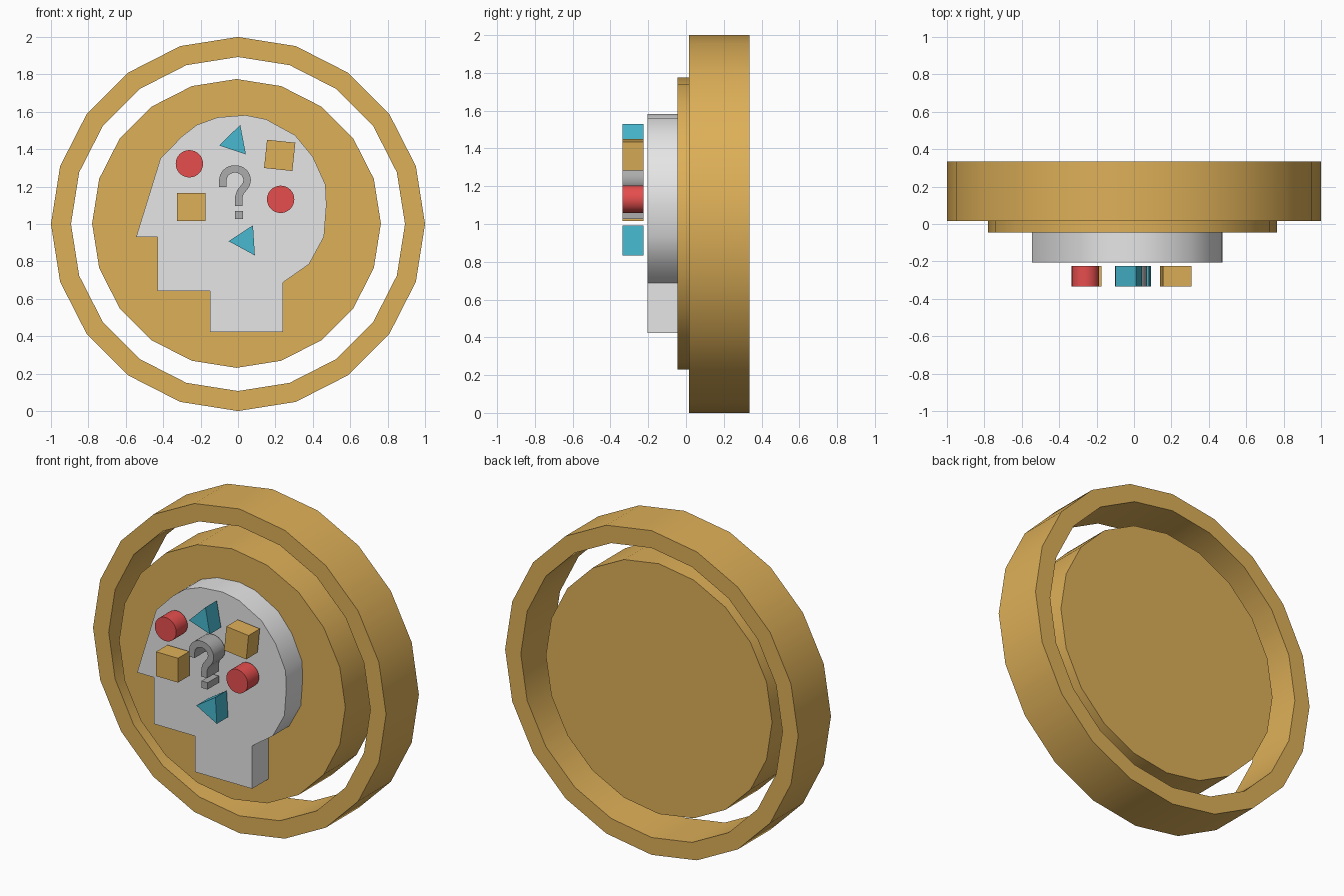
import bpy, bmesh, math
from mathutils import Vector

if "Cube" in bpy.data.objects:
    bpy.data.objects.remove(bpy.data.objects["Cube"])


def material(name, color):
    m = bpy.data.materials.new(name)
    m.diffuse_color = (*color, 1)
    m.use_nodes = True
    m.node_tree.nodes["Principled BSDF"].inputs["Base Color"].default_value = m.diffuse_color
    return m


GOLD = material("gold", (0.73, 0.434, 0.098))
LIGHT = material("light grey", (0.79, 0.79, 0.79))
GREY = material("mid grey", (0.413, 0.413, 0.413))
RED = material("red", (0.79, 0.076, 0.076))
TEAL = material("teal", (0.063, 0.479, 0.624))


def finish(bm, name, mat):
    bmesh.ops.recalc_face_normals(bm, faces=bm.faces)
    mesh = bpy.data.meshes.new(name)
    bm.to_mesh(mesh)
    bm.free()
    mesh.materials.append(mat)
    ob = bpy.data.objects.new(name, mesh)
    bpy.context.collection.objects.link(ob)
    bpy.ops.object.select_all(action='DESELECT')
    ob.select_set(True)
    bpy.context.view_layer.objects.active = ob
    bpy.ops.object.shade_smooth_by_angle(angle=math.radians(30))
    return ob


def prism(name, outline, y0, y1, mat):
    """Extrude an (x, z) outline from y0 back to y1."""
    bm = bmesh.new()
    front = bm.faces.new([bm.verts.new((x, y0, z)) for x, z in outline])
    out = bmesh.ops.extrude_face_region(bm, geom=[front], use_keep_orig=True)
    for v in out["geom"]:
        if isinstance(v, bmesh.types.BMVert):
            v.co.y = y1
    return finish(bm, name, mat)


def circle(cx, cz, r, n):
    return [(cx + r * math.sin(2 * math.pi * i / n), cz + r * math.cos(2 * math.pi * i / n))
            for i in range(n)]


def square(cx, cz, side, turn):
    r = side / math.sqrt(2)
    return [(cx + r * math.cos(math.radians(turn + 45 + 90 * i)),
             cz + r * math.sin(math.radians(turn + 45 + 90 * i))) for i in range(4)]


def stroke(path, width):
    """Outline of a band of constant width along a path."""
    pts = [Vector(p) for p in path]
    left, right = [], []
    for i, p in enumerate(pts):
        d = (pts[min(i + 1, len(pts) - 1)] - pts[max(i - 1, 0)]).normalized()
        n = Vector((-d.y, d.x)) * width / 2
        left.append(tuple(p + n))
        right.append(tuple(p - n))
    return left + right[::-1]


# Outer ring: a rectangular section swept round 20 sides
N = 20
bm = bmesh.new()
loops = [[bm.verts.new((x, y, z)) for x, z in circle(0, 1, r, N)]
         for r, y in ((1, 0.015), (1, 0.335), (0.893, 0.335), (0.893, 0.015))]
for a in range(4):
    p, q = loops[a], loops[(a + 1) % 4]
    for i in range(N):
        j = (i + 1) % N
        bm.faces.new((p[i], p[j], q[j], q[i]))
finish(bm, "outer_ring", GOLD)

# Inner disc
prism("inner_disc", circle(-0.008, 1.003, 0.772, N), -0.045, 0.275, GOLD)

# Head silhouette
head = [(-0.545, 0.93), (-0.43, 0.93), (-0.43, 0.643), (-0.15, 0.643), (-0.15, 0.422),
        (0.24, 0.422), (0.24, 0.687), (0.38, 0.785), (0.46, 0.932), (0.473, 1.10),
        (0.468, 1.21), (0.40, 1.36), (0.305, 1.475), (0.15, 1.56), (0.04, 1.582),
        (-0.11, 1.57), (-0.22, 1.53), (-0.30, 1.468), (-0.415, 1.35)]
prism("head", head, -0.205, -0.045, LIGHT)

# Floating thought shapes
F, B = -0.335, -0.225
for name, c in (("upper_round", (-0.26, 1.322)), ("lower_round", (0.228, 1.132))):
    prism(name, circle(*c, 0.073, 32), F, B, RED)
prism("left_block", square(-0.25, 1.091, 0.15, 0), F, B, GOLD)
prism("right_block", square(0.223, 1.367, 0.152, -6), F, B, GOLD)
prism("upper_triangle", [(0.012, 1.53), (0.042, 1.372), (-0.10, 1.42)], F, B, TEAL)
prism("lower_triangle", [(0.08, 0.993), (0.09, 0.832), (-0.05, 0.908)], F, B, TEAL)

# Query symbol: bent hook and square dot
hook = [(-0.081, 1.198)]
for deg in range(180, -41, -20):
    t = math.radians(deg)
    hook.append((-0.016 + 0.065 * math.cos(t), 1.235 + 0.06 * math.sin(t)))
hook += [(0.013, 1.172), (0.004, 1.145), (0.003, 1.096)]
prism("query_hook", stroke(hook, 0.04), F, B, GREY)
prism("query_dot", square(0.006, 1.048, 0.042, 0), F, B, GREY)
